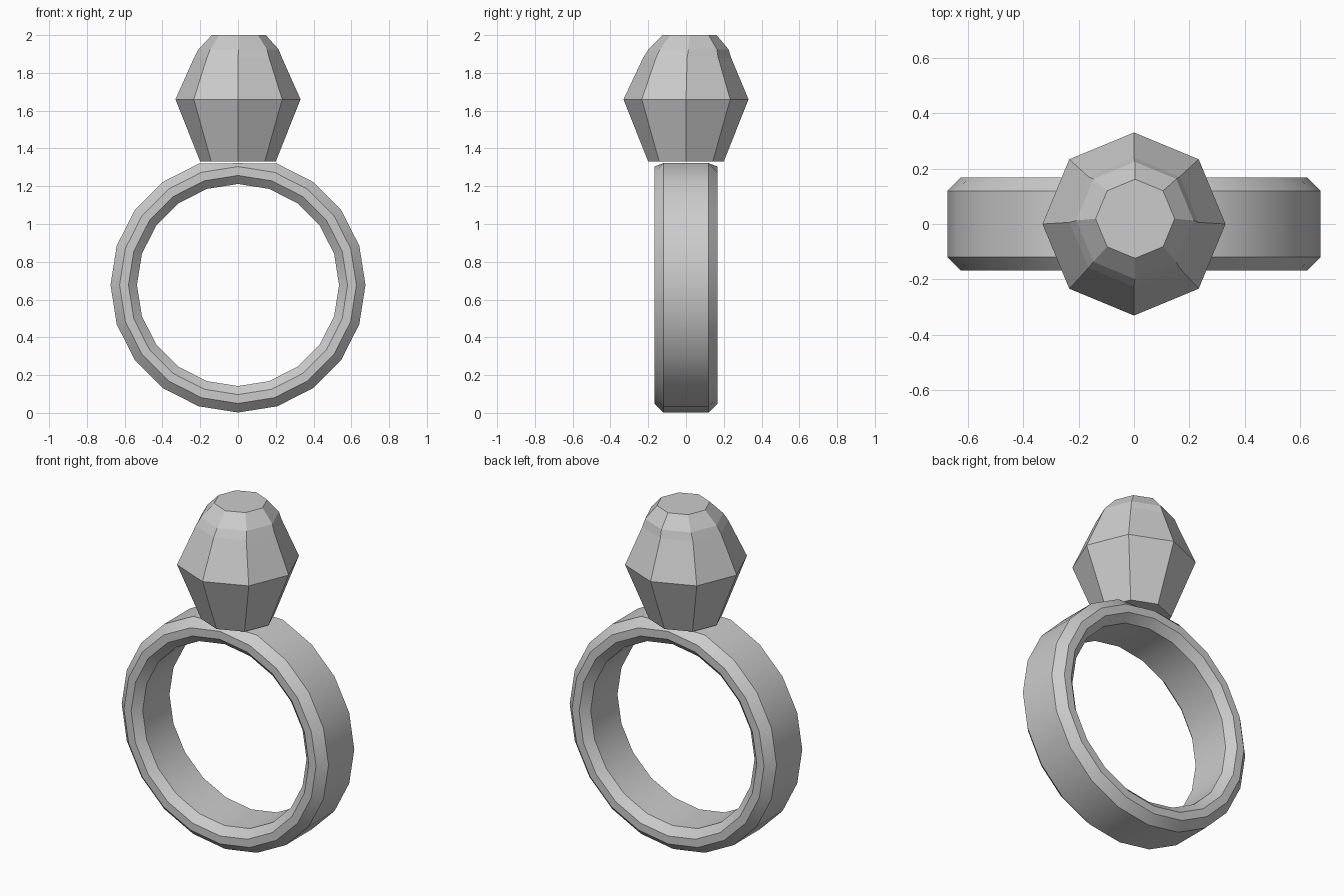
import bpy, bmesh
from math import sin, cos, tau, radians

if "Cube" in bpy.data.objects:
    bpy.data.objects.remove(bpy.data.objects["Cube"])


def make_object(name, bm):
    bmesh.ops.recalc_face_normals(bm, faces=bm.faces[:])
    mesh = bpy.data.meshes.new(name)
    bm.to_mesh(mesh)
    bm.free()
    obj = bpy.data.objects.new(name, mesh)
    bpy.context.collection.objects.link(obj)
    return obj


def bridge(bm, a, b):
    n = len(a)
    for i in range(n):
        j = (i + 1) % n
        bm.faces.new((a[i], a[j], b[j], b[i]))


# Band: chamfered cross-section (radius, y) swept round 20 steps
profile = [(0.675, -0.12), (0.675, 0.12), (0.627, 0.168), (0.58, 0.168),
           (0.535, 0.125), (0.535, -0.125), (0.58, -0.168), (0.627, -0.168)]
bm = bmesh.new()
sections = []
for i in range(20):
    a = tau * i / 20
    # the crown of the band is flattened where the stone sits
    sections.append([bm.verts.new((r * sin(a), y, min(0.677 + r * cos(a), 1.322)))
                     for r, y in profile])
for i in range(20):
    bridge(bm, sections[i], sections[(i + 1) % 20])
band = make_object("ring_band", bm)
bpy.context.view_layer.objects.active = band
band.select_set(True)
bpy.ops.object.shade_smooth_by_angle(angle=radians(30))

# Stone: stacked octagons (z, radius, centre x, centre y), slightly off centre at the crown
levels = [(1.33, 0.2, 0, 0), (1.66, 0.331, 0, 0), (1.88, 0.233, 0, 0.006),
          (1.925, 0.212, 0.003, 0.013), (2.0, 0.143, 0.004, 0.019)]
bm = bmesh.new()
rings = []
for z, r, cx, cy in levels:
    rings.append([bm.verts.new((cx + r * cos(tau * i / 8), cy + r * sin(tau * i / 8), z))
                  for i in range(8)])
for lower, upper in zip(rings, rings[1:]):
    bridge(bm, lower, upper)
bm.faces.new(rings[0])
bm.faces.new(rings[-1])
make_object("gemstone", bm)
